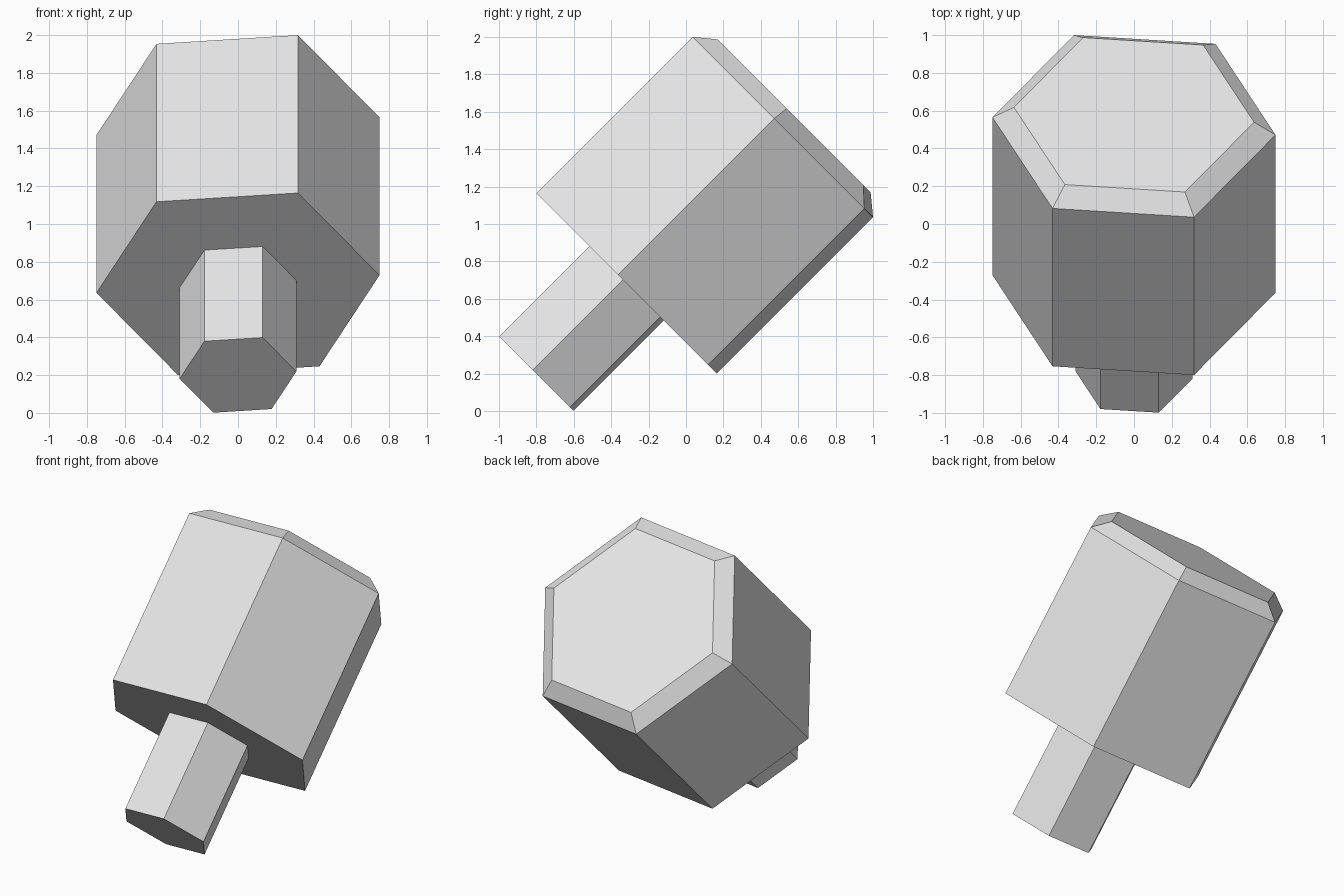
import bpy
import bmesh
from math import cos, sin, radians

if "Cube" in bpy.data.objects:
    bpy.data.objects.remove(bpy.data.objects["Cube"], do_unlink=True)

SIDES = 6
TWIST = radians(-5)      # roll around the tool's own axis
TILT = radians(-45)      # lean of the whole tool
FOOT = (0, -0.8, 0.2)    # centre of the handle's end

grey = bpy.data.materials.new("plain grey")
grey.use_nodes = True
color = (0.8, 0.8, 0.8, 1)
grey.diffuse_color = color
grey.node_tree.nodes["Principled BSDF"].inputs["Base Color"].default_value = color


def hex_part(name, profile, cap_start=False, cap_end=False):
    """Loft six-sided rings through (radius, height) points."""
    bm = bmesh.new()
    rings = []
    for radius, height in profile:
        angles = [TWIST + radians(360 / SIDES * i) for i in range(SIDES)]
        rings.append([bm.verts.new((radius * cos(a), radius * sin(a), height))
                      for a in angles])
    for low, high in zip(rings, rings[1:]):
        for i in range(SIDES):
            j = (i + 1) % SIDES
            bm.faces.new((low[i], low[j], high[j], high[i]))
    if cap_start:
        bm.faces.new(rings[0][::-1])
    if cap_end:
        bm.faces.new(rings[-1])
    mesh = bpy.data.meshes.new(name)
    bm.to_mesh(mesh)
    bm.free()
    mesh.materials.append(grey)
    obj = bpy.data.objects.new(name, mesh)
    obj.location = FOOT
    obj.rotation_euler.x = TILT
    bpy.context.collection.objects.link(obj)
    return obj


HANDLE_R, HANDLE_LEN = 0.31, 0.682
HEAD_R, SHOULDER, TOP = 0.752, 1.864, 1.949

# Slim handle, closed at its free end
hex_part("handle", [(HANDLE_R, 0), (HANDLE_R, HANDLE_LEN)], cap_start=True)

# Wide head: underside ring, straight sides, chamfer and flat top
hex_part("head", [(HANDLE_R, HANDLE_LEN), (HEAD_R, HANDLE_LEN),
                  (HEAD_R, SHOULDER), (0.638, TOP)], cap_end=True)
